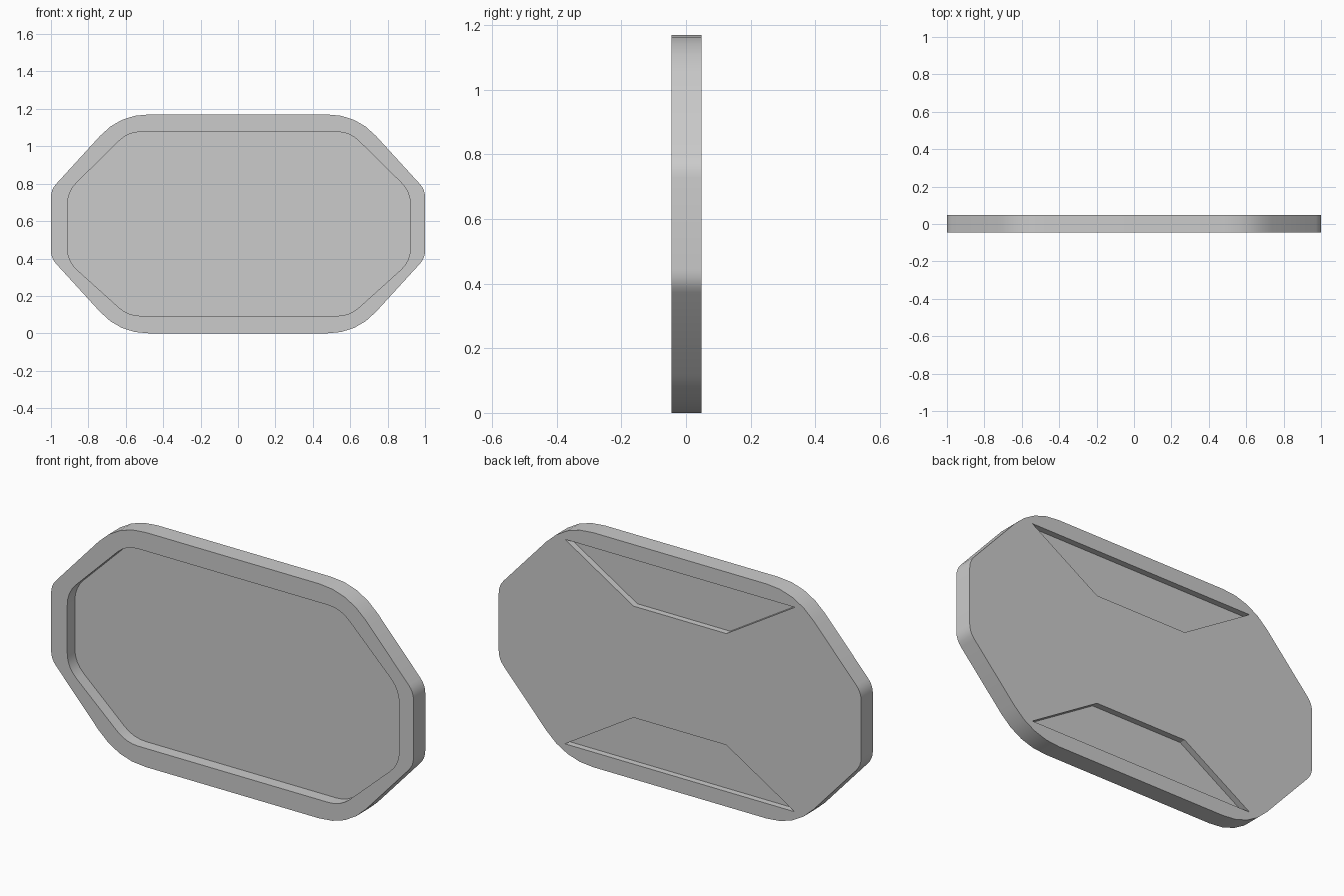
import bpy, bmesh
from mathutils import Vector

if "Cube" in bpy.data.objects:
    bpy.data.objects.remove(bpy.data.objects["Cube"])

FRONT, BACK = -0.045, 0.048
MID = 0.585


def rounded(corners, segments):
    """Replace each (x, z, cut) corner by a short curve starting 'cut' away from it."""
    pts = []
    n = len(corners)
    for i, (x, z, cut) in enumerate(corners):
        c = Vector((x, z))
        a = Vector(corners[i - 1][:2])
        b = Vector(corners[(i + 1) % n][:2])
        p = c + (a - c).normalized() * cut
        q = c + (b - c).normalized() * cut
        for k in range(segments + 1):
            t = k / segments
            pts.append(p * (1 - t) ** 2 + c * 2 * t * (1 - t) + q * t * t)
    return pts


def octagon(half_w, half_top, z_low, z1, z2, z_high, cut_side, cut_top, shift=0.0):
    right = [(half_top, z_low, cut_top), (half_w, z1, cut_side),
             (half_w, z2, cut_side), (half_top, z_high, cut_top)]
    left = [(-x, z, c) for x, z, c in reversed(right)]
    return [(x + shift, z, c) for x, z, c in right + left]


def prism(name, outline, y0, y1):
    bm = bmesh.new()
    face = bm.faces.new([bm.verts.new((x, y0, z)) for x, z in outline])
    ext = bmesh.ops.extrude_face_region(bm, geom=[face])
    for v in ext["geom"]:
        if isinstance(v, bmesh.types.BMVert):
            v.co.y = y1
    bmesh.ops.recalc_face_normals(bm, faces=bm.faces[:])
    me = bpy.data.meshes.new(name)
    bm.to_mesh(me)
    bm.free()
    ob = bpy.data.objects.new(name, me)
    bpy.context.collection.objects.link(ob)
    return ob


# Plate with rounded octagon outline
plate = prism("frame_plate",
              rounded(octagon(1.0, 0.633, 0.0, 0.402, 0.768, 1.17, 0.04, 0.155), 4),
              FRONT, BACK)

# Front recess
cutters = [prism("front_recess_cutter",
                 rounded(octagon(0.916, 0.592, 0.093, 0.385, 0.758, 1.077,
                                 0.068, 0.068, 0.005), 4),
                 FRONT - 0.1, FRONT + 0.06)]

# Two mirrored trapezoid pockets in the back
for name, s in (("upper", 1), ("lower", -1)):
    trap = [(-0.634, MID + s * 0.51), (0.634, MID + s * 0.51),
            (0.256, MID + s * 0.278), (-0.256, MID + s * 0.278)]
    cutters.append(prism(name + "_pocket_cutter", trap, BACK - 0.031, BACK + 0.1))

# Carve the plate, then drop the cutters
bpy.context.view_layer.objects.active = plate
plate.select_set(True)
for c in cutters:
    c.hide_render = True
    mod = plate.modifiers.new(c.name, "BOOLEAN")
    mod.operation = "DIFFERENCE"
    mod.solver = "EXACT"
    mod.object = c
    bpy.ops.object.modifier_apply(modifier=mod.name)
    bpy.data.objects.remove(c)

bpy.ops.object.shade_smooth_by_angle(angle=0.55)
